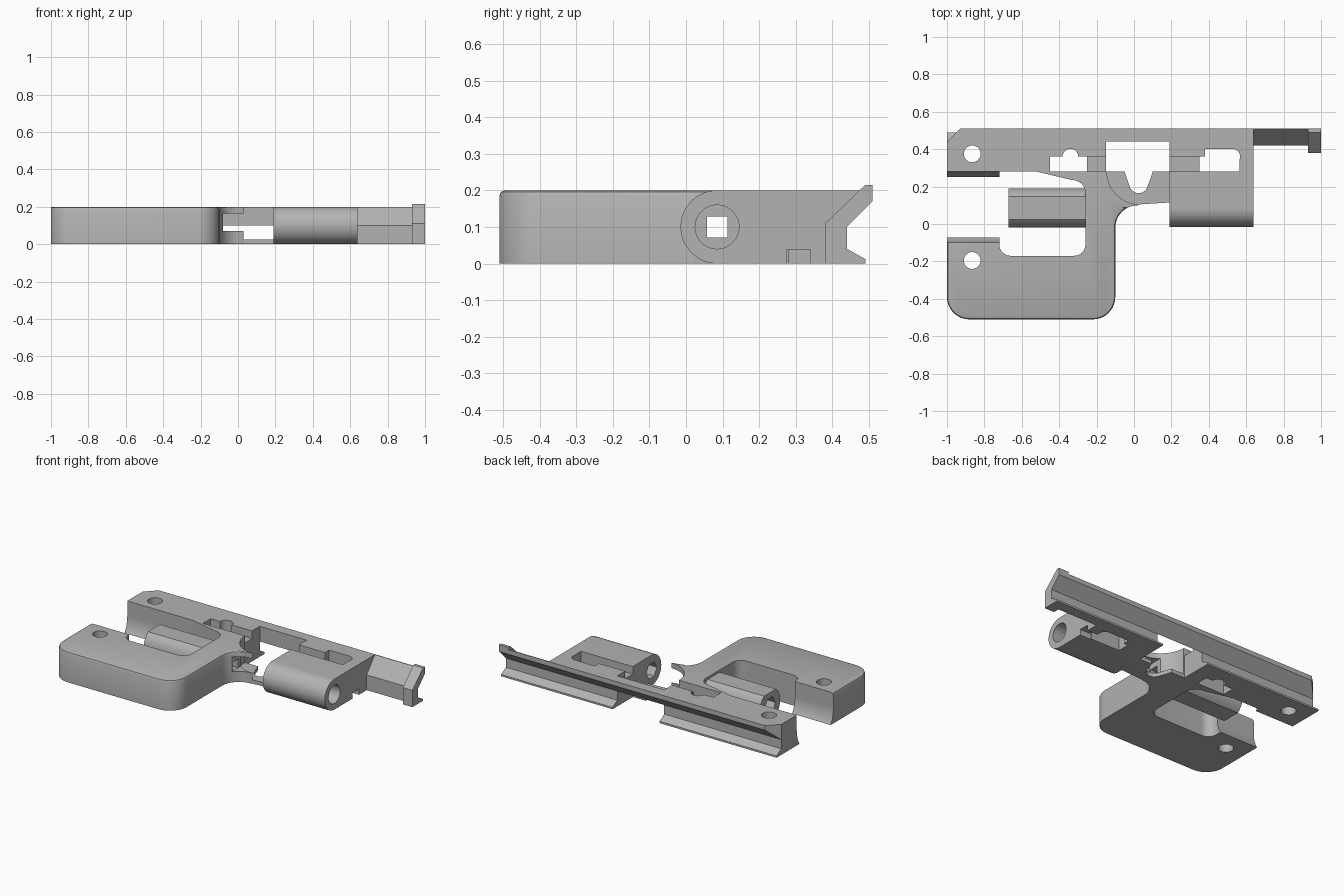
import bpy, bmesh, math
from mathutils import Vector

if "Cube" in bpy.data.objects:
    bpy.data.objects.remove(bpy.data.objects["Cube"])

grey = bpy.data.materials.new("plain_grey")
grey.use_nodes = True
COLOUR = (0.45, 0.45, 0.45, 1)
grey.diffuse_color = COLOUR
grey.node_tree.nodes["Principled BSDF"].inputs["Base Color"].default_value = COLOUR


def arc(cx, cy, r, a0, a1, n=10):
    angles = [math.radians(a0 + (a1 - a0) * i / n) for i in range(n + 1)]
    return [(cx + r * math.cos(a), cy + r * math.sin(a)) for a in angles]


def extrude(name, outline, lo, hi, axis="z", rounded=None, width=0.015):
    """Extrude an (x, y) outline along z, or a (y, z) outline along x."""
    place = (lambda p, t: (p[0], p[1], t)) if axis == "z" else (lambda p, t: (t, p[0], p[1]))
    bm = bmesh.new()
    face = bm.faces.new([bm.verts.new(place(p, lo)) for p in outline])
    new = bmesh.ops.extrude_face_region(bm, geom=[face])["geom"]
    shift = Vector(place((0, 0), hi - lo))
    bmesh.ops.translate(bm, vec=shift, verts=[g for g in new if isinstance(g, bmesh.types.BMVert)])
    bmesh.ops.recalc_face_normals(bm, faces=bm.faces)
    if rounded:
        rim = [e for e in bm.edges if all(v.co.z > hi - 0.001 for v in e.verts)
               and rounded((e.verts[0].co + e.verts[1].co) / 2)]
        bmesh.ops.bevel(bm, geom=rim, offset=width, segments=2, profile=0.5, affect="EDGES")
    mesh = bpy.data.meshes.new(name)
    bm.to_mesh(mesh)
    bm.free()
    mesh.materials.append(grey)
    ob = bpy.data.objects.new(name, mesh)
    bpy.context.collection.objects.link(ob)
    return ob


def box(x0, x1, y0, y1, z0=-0.1, z1=0.4):
    return extrude("cutter", [(x0, y0), (x1, y0), (x1, y1), (x0, y1)], z0, z1)


def hole(x, y, r):
    return extrude("cutter", arc(x, y, r, 0, 345, 23), -0.1, 0.4)


def bore(r, x0, x1, sides=32, turn=0):
    step = 360 / sides
    return extrude("cutter", arc(AXIS_Y, AXIS_Z, r, turn, turn + 360 - step, sides - 1), x0, x1, "x")


def cut(ob, cutters):
    for c in cutters:
        c.hide_render = True
        m = ob.modifiers.new("cut", "BOOLEAN")
        m.operation, m.solver, m.object = "DIFFERENCE", "EXACT", c
    bpy.context.view_layer.update()
    deps = bpy.context.evaluated_depsgraph_get()
    result = bpy.data.meshes.new_from_object(ob.evaluated_get(deps))
    ob.modifiers.clear()
    ob.data = result
    for c in cutters:
        bpy.data.objects.remove(c)


AXIS_Y, AXIS_Z, TOP = 0.085, 0.1, 0.2
groove = [(0.51, 0.17), (0.44, 0.10), (0.44, 0.04), (0.49, 0.012), (0.49, 0)]

# Rail with its rear groove
rail = extrude("rail", [(0.28, 0), (0.28, TOP), (0.51, TOP)] + groove, -1, 0.64, "x")
corner = extrude("cutter", [(-1.1, 0.34), (-0.9, 0.54), (-1.1, 0.54)], 0.1, 0.3)
cut(rail, [
    hole(-0.865, 0.375, 0.045), corner,
    box(-0.15, 0.19, 0.2, 0.44), box(-0.15, 0.19, 0.43, 0.6, -0.1, 0.1),
    box(-0.45, -0.25, 0.2, 0.36), hole(-0.34, 0.36, 0.042),
    box(0.35, 0.565, 0.2, 0.36), box(0.38, 0.54, 0.35, 0.402), hole(0.525, 0.36, 0.042),
    box(-0.26, -0.14, 0.2, 0.36, 0.15), box(0.18, 0.36, 0.2, 0.36, 0.15),
    box(0.56, 0.7, 0.2, 0.34, -0.1, 0.037)])

# Thin tail and the raised stop at its end
extrude("rail_tail", [(0.42, 0), (0.42, 0.1), (0.505, TOP), (0.51, TOP)] + groove, 0.64, 0.93, "x")
extrude("end_stop", [(0.38, 0), (0.38, 0.11), (0.49, 0.215), (0.51, 0.215)] + groove, 0.93, 1, "x")

# Handle with neck and curved arm
outline = [(-1, -0.1)]
outline += arc(-0.88, -0.39, 0.12, 180, 270)
outline += arc(-0.22, -0.39, 0.12, 270, 360)
outline += arc(0.02, -0.02, 0.12, 180, 90)
outline += arc(0.03, 0.28, 0.175, 270, 180)
outline += [(-0.52, 0.28)]
outline += arc(-0.33, 0.165, 0.07, 90, 0)
outline += arc(-0.32, -0.11, 0.06, 0, -90)
outline += arc(-0.66, -0.11, 0.06, 270, 180)
outline += [(-0.72, -0.1)]
handle = extrude("handle", outline, 0, TOP, rounded=lambda m: m.x < -0.99 or m.y < -0.2
                 or (m.x > -0.2 and m.y < 0.09 and m.x < 0.015))
cut(handle, [hole(-0.865, -0.195, 0.045), box(-0.08, 0.1, 0.03, 0.2, 0.07, 0.165),
             bore(0.04, -0.4, 0.1, 4, 45)])

# Curved lips on both sides of the open channel
for name, side in (("rail_lip", 1), ("handle_lip", -1)):
    curve = [(0.09 + side * y, z) for y, z in arc(0, AXIS_Z, 0.19, 0, -31.7)]
    extrude(name, curve + [(0.09 + side * 0.19, 0)], -1, -0.72, "x")

# Guide rod with flattened top and bottom
flat = 54
rod = extrude("guide_rod", arc(AXIS_Y, AXIS_Z, 0.105, -flat, flat)
              + arc(AXIS_Y, AXIS_Z, 0.105, 180 - flat, 180 + flat), -0.67, -0.26, "x")
cut(rod, [bore(0.055, -0.7, -0.35, 6), bore(0.04, -0.5, -0.2, 4, 45)])

# Round-fronted barrel housing with a stepped bore
housing = extrude("barrel_housing", arc(AXIS_Y, AXIS_Z, 0.1, 90, 270, 24)
                  + [(0.28, 0), (0.28, TOP)], 0.19, 0.64, "x")
cut(housing, [bore(0.06, 0.4, 0.7), bore(0.055, 0.1, 0.3, 6), bore(0.04, 0.25, 0.45, 4, 45),
              box(0.56, 0.7, 0.274, 0.4, -0.1, 0.037)])

# Thin floor plate joining arm and housing, with a U notch
notch = [(-0.05, 0.28), (-0.03, 0.22)] + arc(0.025, 0.215, 0.05, 190, 350) + [(0.08, 0.22), (0.1, 0.28)]
extrude("floor_plate", [(-0.15, 0.28)] + notch + [(0.19, 0.28), (0.19, 0.115)]
        + arc(0.03, 0.28, 0.175, 270, 180)[:-1], 0, 0.025)

# Smooth curved walls, keep hard edges
bpy.ops.object.select_all(action="DESELECT")
for ob in bpy.context.collection.objects:
    if ob.type == "MESH" and ob.data.materials and ob.data.materials[0] == grey:
        ob.select_set(True)
        bpy.context.view_layer.objects.active = ob
bpy.ops.object.shade_smooth_by_angle(angle=math.radians(28))
